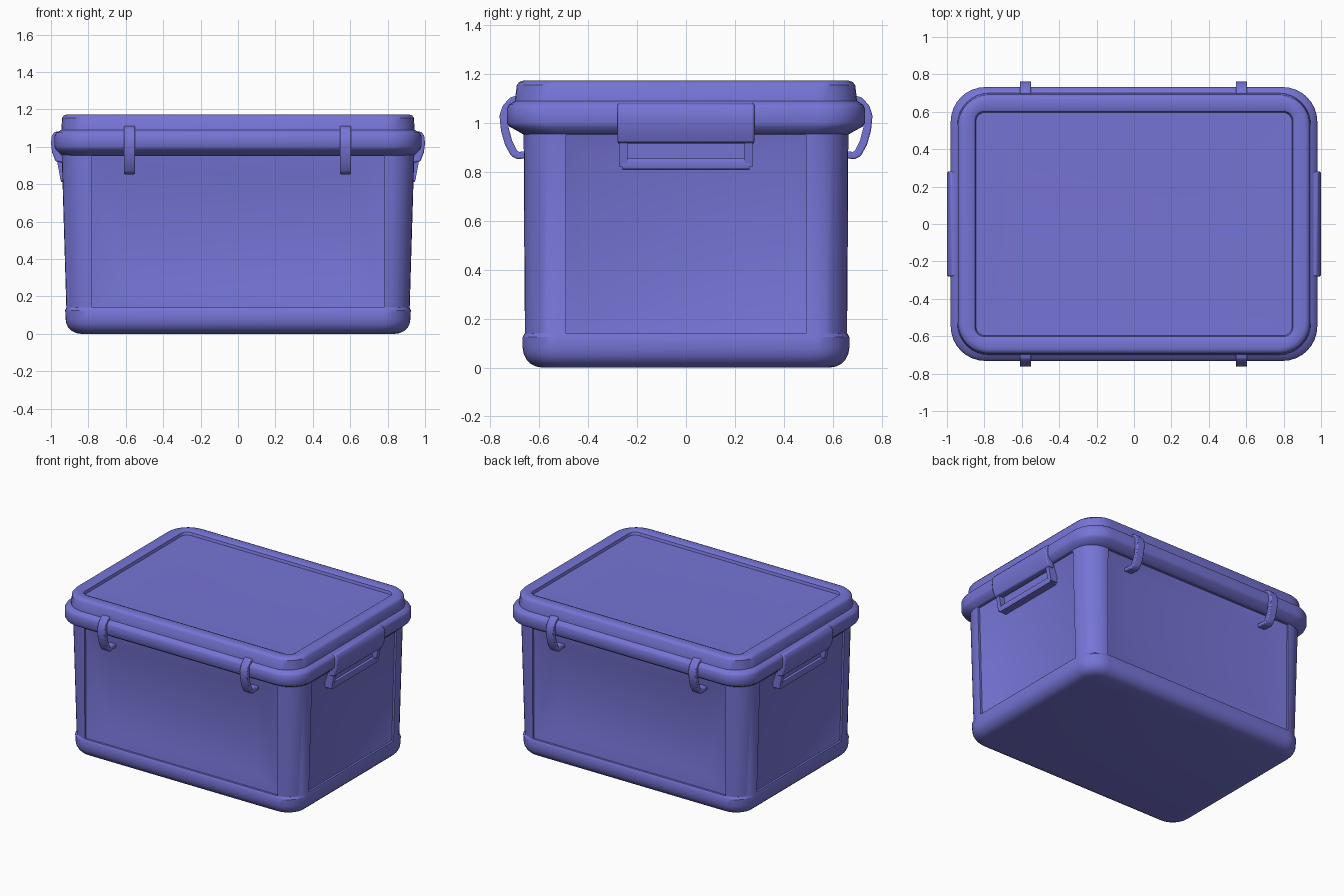
import bpy, bmesh, math

if "Cube" in bpy.data.objects:
    bpy.data.objects.remove(bpy.data.objects["Cube"])

mat = bpy.data.materials.new("violet blue plastic")
mat.diffuse_color = (0.18, 0.175, 0.67, 1)
mat.use_nodes = True
mat.node_tree.nodes["Principled BSDF"].inputs["Base Color"].default_value = mat.diffuse_color


def finish(name, bm, angle=35, bevel=0):
    bmesh.ops.recalc_face_normals(bm, faces=bm.faces[:])
    me = bpy.data.meshes.new(name)
    bm.to_mesh(me)
    bm.free()
    me.materials.append(mat)
    ob = bpy.data.objects.new(name, me)
    bpy.context.collection.objects.link(ob)
    if bevel:
        m = ob.modifiers.new("bevel", 'BEVEL')
        m.width, m.segments, m.limit_method = bevel, 2, 'ANGLE'
    smooth(ob, angle)
    return ob


def smooth(ob, angle=35):
    bpy.ops.object.select_all(action='DESELECT')
    ob.select_set(True)
    bpy.context.view_layer.objects.active = ob
    bpy.ops.object.shade_smooth_by_angle(angle=math.radians(angle))


def skin(bm, rings):
    """Join equal-length point rings into a closed solid."""
    vs = [[bm.verts.new(p) for p in r] for r in rings]
    n = len(vs[0])
    for a, b in zip(vs, vs[1:]):
        for i in range(n):
            j = (i + 1) % n
            bm.faces.new((a[i], a[j], b[j], b[i]))
    bm.faces.new(vs[0][::-1])
    bm.faces.new(vs[-1])


def rounded(hx, hy, r, z, seg=8):
    pts = []
    for k, (sx, sy) in enumerate([(1, 1), (-1, 1), (-1, -1), (1, -1)]):
        for i in range(seg + 1):
            a = math.pi / 2 * (k + i / seg)
            pts.append((sx * (hx - r) + r * math.cos(a),
                        sy * (hy - r) + r * math.sin(a), z))
    return pts


def prism(bm, profile, place, u0, u1):
    """Extrude a 2D profile between u0 and u1."""
    skin(bm, [[place(p, u) for p in profile] for u in (u0, u1)])


# Tub with rounded bottom edge
bm = bmesh.new()
R = 0.08
rings = []
for i in range(6):
    a = math.pi / 2 * i / 5
    d = R * (1 - math.sin(a))
    rings.append(rounded(0.922 - d, 0.668 - d, 0.15 - d * 0.8, R * (1 - math.cos(a))))
rings += [rounded(0.924, 0.668, 0.15, 0.125), rounded(0.918, 0.66, 0.15, 0.14),
          rounded(0.943, 0.664, 0.15, 0.97)]
skin(bm, rings)
body = finish("tub", bm)

# Sunken panels on the four walls: a small step, then a soft slope
for axis in (0, 1):
    for s in (-1, 1):
        bm = bmesh.new()
        w0, w1, base, k = ((0.49, 0.42, 0.918, 0.03), (0.78, 0.60, 0.66, 0.005))[axis]
        rings = []
        for d, w, zl, zh in ((0.1, w0, 0.14, 0.95), (-0.015, w0, 0.14, 0.95),
                             (-0.045, w1, 0.23, 0.86)):
            ring = []
            for u, z in ((-w, zl), (w, zl), (w, zh), (-w, zh)):
                o = s * (base + k * (z - 0.14) + d)
                ring.append((o, u, z) if axis == 0 else (u, o, z))
            rings.append(ring)
        skin(bm, rings)
        cut = finish("panel_cutter", bm)
        cut.hide_render = True
        m = body.modifiers.new("panel", 'BOOLEAN')
        m.operation, m.solver, m.object = 'DIFFERENCE', 'EXACT', cut
        bpy.context.view_layer.objects.active = body
        bpy.ops.object.modifier_apply(modifier=m.name)
        bpy.data.objects.remove(cut)
smooth(body, 30)

# Lid: flared rim, raised top and shallow tray
bm = bmesh.new()
skin(bm, [rounded(*r) for r in (
    (0.935, 0.66, 0.15, 0.95), (0.955, 0.685, 0.16, 0.965), (0.975, 0.722, 0.18, 0.985),
    (0.98, 0.732, 0.185, 1.0), (0.98, 0.732, 0.185, 1.06), (0.972, 0.724, 0.18, 1.075),
    (0.945, 0.70, 0.17, 1.09), (0.94, 0.692, 0.165, 1.155), (0.93, 0.682, 0.16, 1.168),
    (0.915, 0.667, 0.15, 1.173), (0.87, 0.622, 0.08, 1.173), (0.85, 0.602, 0.05, 1.165),
    (0.845, 0.597, 0.05, 1.145), (0.64, 0.42, 0.05, 1.14))])
finish("lid", bm)

# Hooked latches on front and back
hook = [(0.68, 1.115), (0.72, 1.105), (0.75, 1.07), (0.763, 1.03), (0.757, 0.97),
        (0.74, 0.91), (0.715, 0.865), (0.69, 0.852), (0.62, 0.86), (0.62, 0.885),
        (0.688, 0.882), (0.712, 0.93), (0.725, 0.98), (0.725, 1.05), (0.68, 1.07)]
for s, side in ((-1, "front"), (1, "back")):
    for x in (-0.58, 0.575):
        bm = bmesh.new()
        prism(bm, hook, lambda p, u: (u, s * p[0], p[1]), x - 0.03, x + 0.03)
        finish(side + "_latch", bm, 40, 0.006)

# End handles: broad cover above, slim grip loop below
cover = [(0.92, 1.085), (0.98, 1.08), (0.995, 1.06), (1.0, 1.02), (0.994, 0.97),
         (0.975, 0.92), (0.93, 0.915), (0.93, 0.97)]
grip = [(0.89, 0.85), (0.945, 0.855), (0.952, 0.835), (0.945, 0.812), (0.89, 0.81)]
arm = [(0.89, 0.95), (0.97, 0.95), (0.965, 0.91), (0.948, 0.82), (0.89, 0.82)]
back = [(0.88, 0.95), (0.925, 0.95), (0.92, 0.84), (0.88, 0.84)]
for s, side in ((-1, "left"), (1, "right")):
    place = lambda p, u: (s * p[0], u, p[1])
    bm = bmesh.new()
    prism(bm, cover, place, -0.28, 0.28)
    finish(side + "_handle_cover", bm, 40, 0.008)
    bm = bmesh.new()
    prism(bm, grip, place, -0.26, 0.26)
    for a, b in ((-0.272, -0.24), (0.24, 0.272)):
        prism(bm, arm, place, a, b)
    prism(bm, back, place, -0.25, 0.25)
    finish(side + "_handle_grip", bm, 40)
